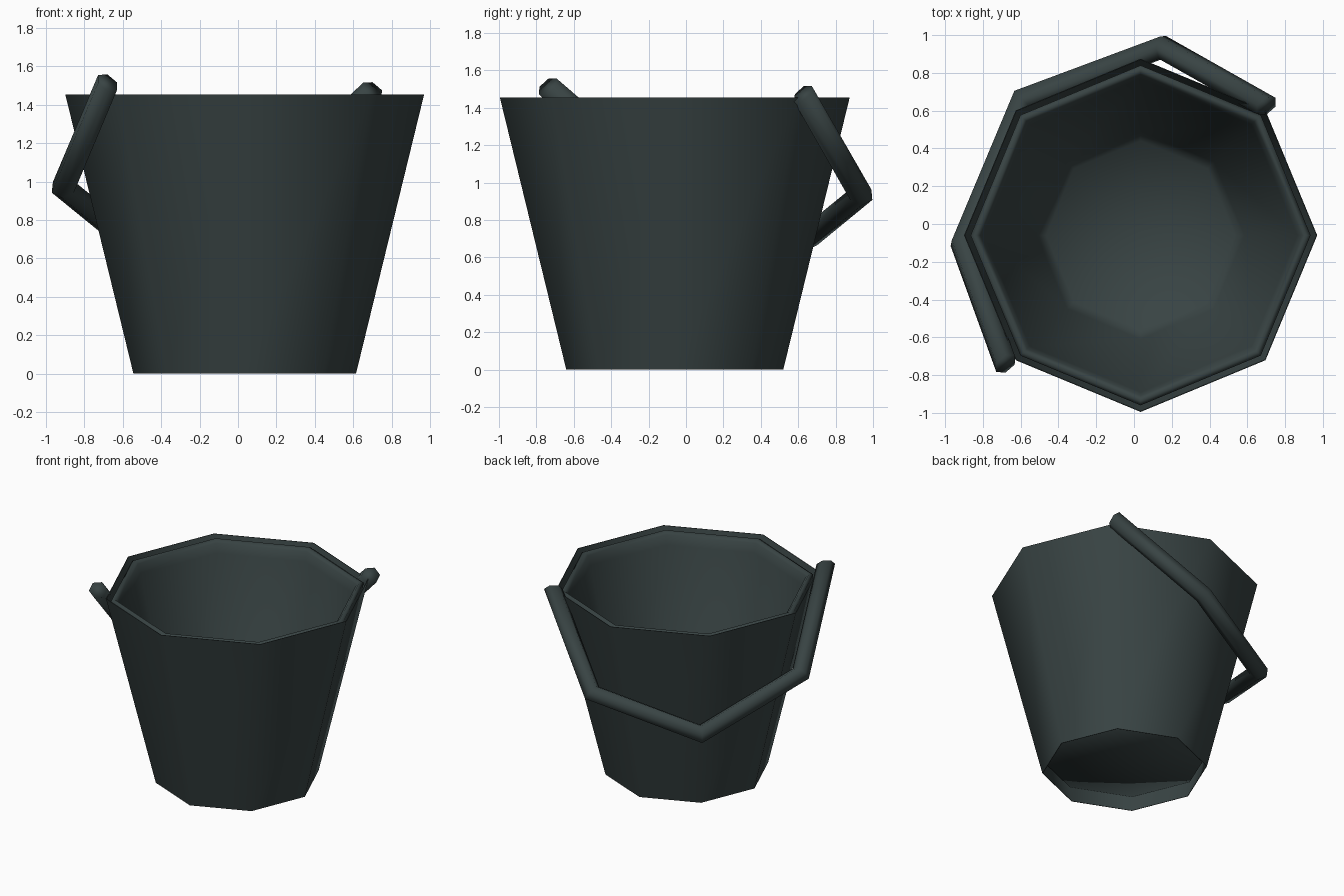
import bpy, bmesh, math
from mathutils import Vector

if "Cube" in bpy.data.objects:
    bpy.data.objects.remove(bpy.data.objects["Cube"])

mat = bpy.data.materials.new("dark slate")
mat.diffuse_color = (0.04, 0.057, 0.057, 1)
mat.use_nodes = True
mat.node_tree.nodes["Principled BSDF"].inputs["Base Color"].default_value = mat.diffuse_color


def make_object(name, bm):
    bmesh.ops.recalc_face_normals(bm, faces=bm.faces)
    for f in bm.faces:
        f.smooth = True
    me = bpy.data.meshes.new(name)
    bm.to_mesh(me)
    bm.free()
    me.materials.append(mat)
    ob = bpy.data.objects.new(name, me)
    bpy.context.collection.objects.link(ob)
    return ob


def bridge(bm, a, b):
    n = len(a)
    for i in range(n):
        bm.faces.new((a[i], a[(i + 1) % n], b[(i + 1) % n], b[i]))


def lathe(name, profile, sharp, caps):
    """Eight-sided turned shape; sharp lists crisp rings, caps closes both ends."""
    bm = bmesh.new()
    rings = [[bm.verts.new((0.035 + r * math.cos(i * math.pi / 4),
                            -0.06 + r * math.sin(i * math.pi / 4), z))
              for i in range(8)] for r, z in profile]
    for a, b in zip(rings, rings[1:]):
        bridge(bm, a, b)
    if caps:
        for ring, (r, z) in ((rings[0], profile[0]), (rings[-1], profile[-1])):
            c = bm.verts.new((0.035, -0.06, z))
            for i in range(8):
                bm.faces.new((ring[i], ring[(i + 1) % 8], c))
    else:
        bridge(bm, rings[-1], rings[0])
    for s in sharp:
        for i in range(8):
            bm.edges.get((rings[s][i], rings[s][(i + 1) % 8])).smooth = False
    return make_object(name, bm)


# Outer wall: thin sleeve, open at the bottom
lathe("outer_wall", [(0.58, 0.0), (0.935, 1.455), (0.931, 1.455), (0.576, 0.0)],
      (0, 1, 2, 3), False)

# Inner vessel: nested cup with a rounded lip just inside the outer rim
lathe("inner_vessel", [(0.595, 0.12), (0.625, 0.24), (0.895, 1.36), (0.90, 1.43), (0.875, 1.445),
                       (0.85, 1.42), (0.83, 1.35), (0.55, 0.24), (0.50, 0.17)],
      (), True)

# Handle: six-sided bar, mitred at each bend, hanging down at the back left
path = [Vector(p) for p in ((-0.68, -0.74, 1.515), (-0.91, -0.105, 0.97),
                            (-0.59, 0.66, 0.71), (0.15, 0.935, 0.935),
                            (0.70, 0.625, 1.475))]
plane_n = (path[0] - path[2]).cross(path[4] - path[2]).normalized()
dirs = [(b - a).normalized() for a, b in zip(path, path[1:])]
hang = (path[2] - (path[0] + path[4]) / 2).normalized()
bm = bmesh.new()
rings = []
for i, p in enumerate(path):
    t = hang if i == 0 else -hang if i == 4 else (dirs[i - 1] + dirs[i]).normalized()
    side = t.cross(plane_n).normalized()
    stretch = 1 / t.dot(dirs[min(i, 3)])
    rings.append([bm.verts.new(p + 0.063 * (side * math.cos(k * math.pi / 3) * stretch
                                            + plane_n * math.sin(k * math.pi / 3)))
                  for k in range(6)])
for a, b in zip(rings, rings[1:]):
    bridge(bm, a, b)
for ring in (rings[0], rings[-1]):
    bm.faces.new(ring)
make_object("handle", bm)
